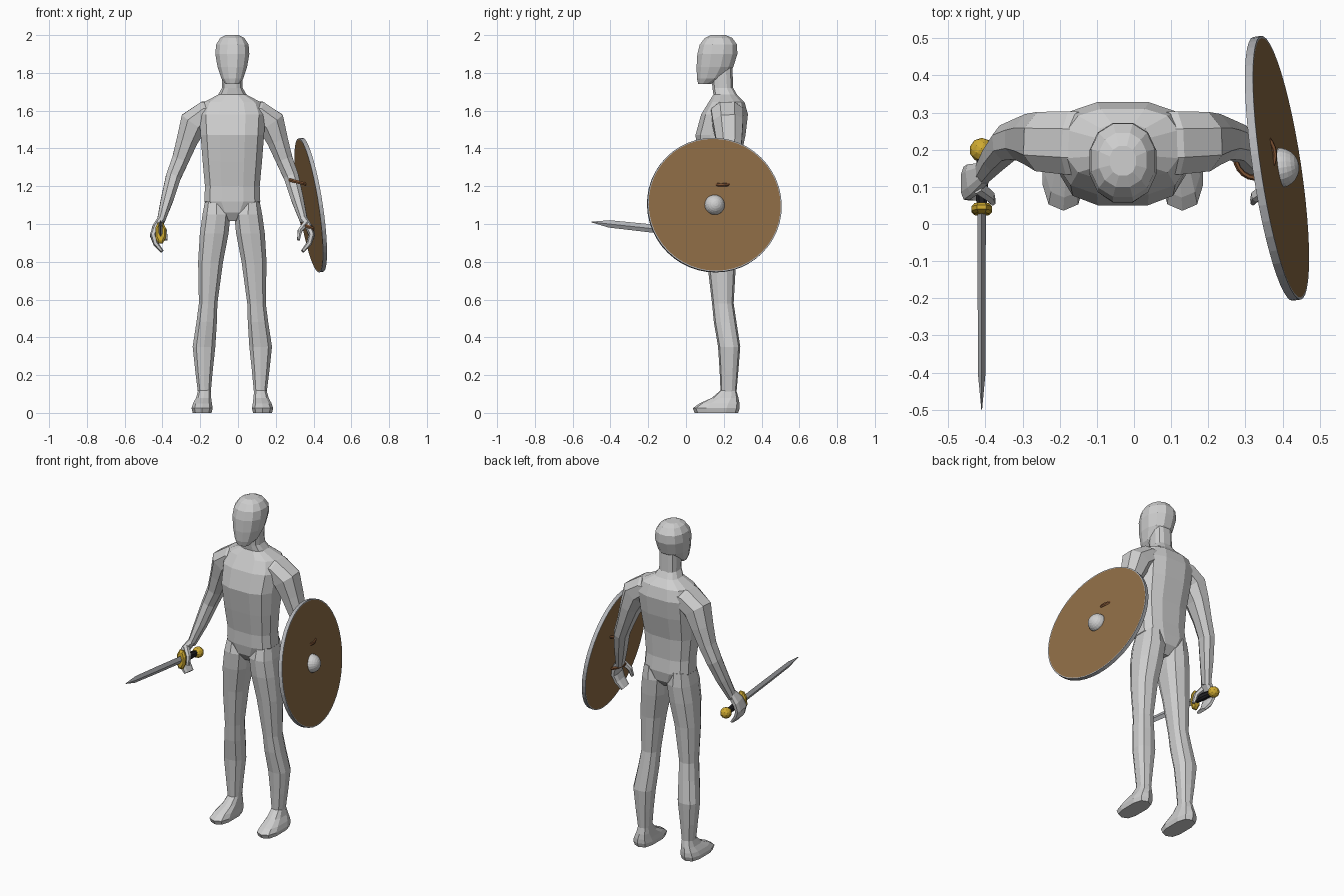
import bpy, bmesh, math
from mathutils import Vector

MID = -0.03  # centre line of the figure

if "Cube" in bpy.data.objects:
    bpy.data.objects.remove(bpy.data.objects["Cube"])


def material(name, r, g, b):
    m = bpy.data.materials.new(name)
    m.use_nodes = True
    m.diffuse_color = (r, g, b, 1)
    m.node_tree.nodes["Principled BSDF"].inputs["Base Color"].default_value = (r, g, b, 1)
    return m


SKIN = material("pale grey", 0.62, 0.62, 0.62)
STEEL = material("steel", 0.45, 0.46, 0.48)
WOOD = material("brown wood", 0.27, 0.15, 0.06)
GOLD = material("gold", 0.62, 0.40, 0.03)
BLACK = material("black grip", 0.015, 0.015, 0.018)
LEATHER = material("leather", 0.22, 0.09, 0.035)


def finish(name, bm, *mats):
    bmesh.ops.recalc_face_normals(bm, faces=bm.faces)
    me = bpy.data.meshes.new(name)
    bm.to_mesh(me)
    bm.free()
    for m in mats:
        me.materials.append(m)
    ob = bpy.data.objects.new(name, me)
    bpy.context.collection.objects.link(ob)
    return ob


def loft(name, rings, mat):
    """Skin a stack of point rings and cap both ends."""
    bm = bmesh.new()
    vs = [[bm.verts.new(p) for p in ring] for ring in rings]
    n = len(vs[0])
    for a, b in zip(vs, vs[1:]):
        for i in range(n):
            j = (i + 1) % n
            bm.faces.new((a[i], a[j], b[j], b[i]))
    bm.faces.new(vs[0])
    bm.faces.new(vs[-1])
    return finish(name, bm, mat)


def unit_ring(n, power):
    """Rounded-box outline; power 1 is a circle, smaller is squarer."""
    k = math.cos(math.pi / n) ** power
    pts = []
    for i in range(n):
        a = (i + 0.5) * math.tau / n
        c, s = math.cos(a), math.sin(a)
        pts.append((math.copysign(abs(c) ** power, c) / k,
                    math.copysign(abs(s) ** power, s) / k))
    return pts


def stack(name, rows, side=1, n=12, power=0.8):
    """Level sections: height, offset from centre line, half width, front y, back y."""
    rings = []
    for z, off, rx, front, back in rows:
        mid, ry = (front + back) / 2, (back - front) / 2
        rings.append([Vector((MID + side * off + rx * u, mid + ry * v, z))
                      for u, v in unit_ring(n, power)])
    return loft(name, rings, SKIN)


def tube(name, rows, mat, up=(0, 1, 0), n=8, power=0.9):
    """Sections across a path: centre point, thickness radius, radius along up."""
    pts = [Vector(r[0]) for r in rows]
    rings = []
    for i, (_, ra, rb) in enumerate(rows):
        t = (pts[min(i + 1, len(pts) - 1)] - pts[max(i - 1, 0)]).normalized()
        b = (Vector(up) - t * t.dot(Vector(up))).normalized()
        a = b.cross(t)
        rings.append([pts[i] + a * (ra * u) + b * (rb * v) for u, v in unit_ring(n, power)])
    return loft(name, rings, mat)


# Torso with neck, and head
stack("torso", [
    (1.015, 0, 0.035, 0.13, 0.24), (1.06, 0, 0.095, 0.10, 0.28),
    (1.12, 0, 0.148, 0.09, 0.29), (1.20, 0, 0.145, 0.09, 0.28),
    (1.33, 0, 0.157, 0.07, 0.285), (1.47, 0, 0.168, 0.05, 0.315),
    (1.58, 0, 0.175, 0.08, 0.328), (1.645, 0, 0.15, 0.12, 0.31),
    (1.685, 0, 0.075, 0.145, 0.27), (1.72, 0, 0.055, 0.14, 0.25),
    (1.84, 0, 0.055, 0.13, 0.245)], power=0.7)
stack("head", [
    (1.74, 0, 0.035, 0.065, 0.13), (1.77, 0, 0.058, 0.058, 0.20),
    (1.83, 0, 0.078, 0.056, 0.25), (1.90, 0, 0.09, 0.06, 0.272),
    (1.95, 0, 0.086, 0.073, 0.27), (1.985, 0, 0.064, 0.10, 0.245),
    (2.0, 0, 0.035, 0.13, 0.21)], power=0.9)

# Limbs, mirrored about the centre line
for side, word in ((-1, "right"), (1, "left")):
    def at(x, y, z):
        return (MID + side * x, y, z)

    stack(word + "_leg", [
        (1.13, 0.085, 0.058, 0.11, 0.28), (1.05, 0.084, 0.074, 0.09, 0.288),
        (0.95, 0.096, 0.076, 0.095, 0.28), (0.80, 0.115, 0.066, 0.115, 0.262),
        (0.58, 0.128, 0.049, 0.14, 0.25), (0.48, 0.136, 0.054, 0.15, 0.265),
        (0.35, 0.15, 0.06, 0.172, 0.285), (0.22, 0.15, 0.046, 0.18, 0.275),
        (0.10, 0.148, 0.033, 0.185, 0.265)], side, n=10)
    stack(word + "_foot", [
        (0.0, 0.16, 0.05, 0.05, 0.272), (0.025, 0.16, 0.056, 0.04, 0.28),
        (0.05, 0.158, 0.05, 0.075, 0.28), (0.08, 0.152, 0.04, 0.14, 0.275),
        (0.12, 0.148, 0.033, 0.185, 0.265)], side, n=10, power=0.7)
    tube(word + "_arm", [
        (at(0.06, 0.215, 1.59), 0.06, 0.085), (at(0.14, 0.218, 1.583), 0.068, 0.085),
        (at(0.205, 0.222, 1.535), 0.075, 0.08), (at(0.24, 0.228, 1.44), 0.056, 0.068),
        (at(0.275, 0.228, 1.34), 0.045, 0.054), (at(0.312, 0.218, 1.25), 0.04, 0.048),
        (at(0.345, 0.18, 1.13), 0.033, 0.04), (at(0.38, 0.135, 1.01), 0.02, 0.03)], SKIN)
    # Curled palm with fingers, and thumb
    tube(word + "_hand", [
        (at(0.375, 0.137, 1.03), 0.02, 0.028), (at(0.405, 0.12, 0.985), 0.018, 0.042),
        (at(0.42, 0.11, 0.94), 0.016, 0.045), (at(0.405, 0.105, 0.895), 0.014, 0.042),
        (at(0.372, 0.10, 0.855), 0.009, 0.036)], SKIN, power=0.7)
    tube(word + "_thumb", [
        (at(0.39, 0.10, 1.005), 0.015, 0.018), (at(0.358, 0.075, 0.965), 0.012, 0.015),
        (at(0.35, 0.06, 0.915), 0.007, 0.01)], SKIN, n=6)

# Sword, laid along y from the guard and tilted up towards the tip
UP = (0, 0, 1)
pommel = bmesh.new()
bmesh.ops.create_icosphere(pommel, subdivisions=2, radius=0.033)
bmesh.ops.translate(pommel, verts=pommel.verts, vec=(0, 0.16, 0))
sword = [
    tube("sword_blade", [((0, 0, 0), 0.011, 0.022), ((0, -0.25, 0), 0.011, 0.021),
                         ((0, -0.45, 0), 0.010, 0.019), ((0, -0.543, 0), 0.001, 0.002)],
         STEEL, UP, n=4, power=1),
    tube("sword_guard", [((0, 0.014, 0), 0.02, 0.042), ((0, 0.005, 0), 0.028, 0.055),
                         ((0, -0.006, 0), 0.028, 0.055), ((0, -0.014, 0), 0.02, 0.042)],
         GOLD, UP),
    tube("sword_grip", [((0, 0.01, 0), 0.014, 0.018), ((0, 0.07, 0), 0.017, 0.021),
                        ((0, 0.14, 0), 0.013, 0.016)], BLACK, UP),
    finish("sword_pommel", pommel, GOLD)]
for blade in sword[:1]:  # quarter turn of the section gives edges above and below
    for v in blade.data.vertices:
        x, z = v.co.x / 0.022, v.co.z / 0.044
        v.co.x, v.co.z = (x + z) * 0.011, (z - x) * 0.022
for part in sword:
    part.location = (-0.41, 0.04, 0.953)
    part.rotation_euler.x = -0.106

# Round shield: wooden faces, steel edge and thin lip
normal = Vector((1, 0.15, 0.155))
turn = normal.to_track_quat("Z", "Y")
centre = Vector((0.385, 0.15, 1.10))
bm = bmesh.new()
bmesh.ops.create_cone(bm, cap_ends=True, segments=48, radius1=0.359, radius2=0.359, depth=0.022)
caps = [f for f in bm.faces if abs(f.normal.z) > 0.5]
for f in bm.faces:
    f.material_index = 1
bmesh.ops.inset_individual(bm, faces=caps, thickness=0.006)
for f in caps:
    f.material_index = 0
shield = finish("shield", bm, WOOD, STEEL)

# Domed boss
bm = bmesh.new()
bmesh.ops.create_uvsphere(bm, u_segments=20, v_segments=12, radius=0.054)
bmesh.ops.delete(bm, geom=[v for v in bm.verts if v.co.z < -0.001], context="VERTS")
boss = finish("shield_boss", bm, SKIN)
for ob, shift in ((shield, 0), (boss, 0.006)):
    ob.rotation_mode = "QUATERNION"
    ob.rotation_quaternion = turn
    ob.location = centre + normal.normalized() * shift

# Leather loops for the forearm and the hand
for name, spot, size, tilt in (("forearm_strap", (0.325, 0.185, 1.22), 0.055, 0.25),
                               ("hand_strap", (0.375, 0.12, 0.985), 0.04, 0.4)):
    bpy.ops.mesh.primitive_torus_add(major_segments=20, minor_segments=6, major_radius=size,
                                     minor_radius=0.007, location=spot, rotation=(0, tilt, 0))
    loop = bpy.context.object
    loop.name = name
    loop.scale = (1, 1.1, 1.4)
    loop.data.materials.append(LEATHER)
